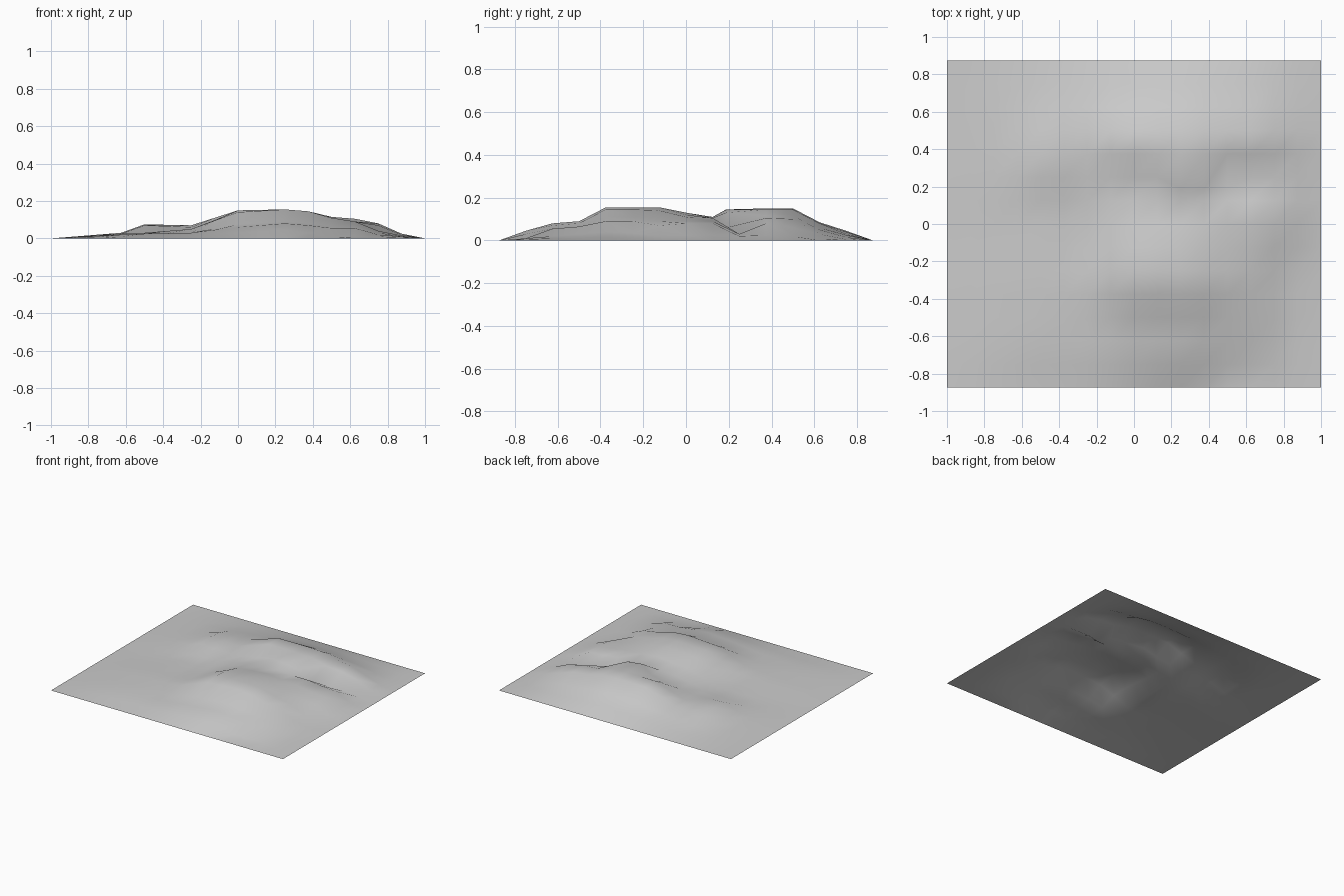
import bpy
import bmesh

if "Cube" in bpy.data.objects:
    bpy.data.objects.remove(bpy.data.objects["Cube"], do_unlink=True)

CELL = 0.125
COLUMNS, ROWS = 16, 14

# Cross-section stations along x, and one ridge profile (in hundredths) per row
STATIONS = (-1, -.625, -.5, -.25, 0, .25, .375, .5, .625, .75, .875, 1)
front_slope = [
    (1, 1, 1.5, 3, 4.5, 3, .5, 1, 1, .5),
    (2, 2.5, 3, 6, 8, 7, 5.5, 5.5, 2, 1),
    (2, 2.5, 3, 7.5, 9, 8, 6.5, 6.5, 3, 1),
]
front_plateau = [
    (2.5, 3, 5, 14, 15.5, 14.5, 11, 9, 4, 1.5),
    (2.5, 3, 4.5, 15, 15.5, 14.5, 11, 9, 3.5, 1.5),
    (2, 3, 4, 14, 15.5, 14, 11, 9, 7, 2),
]
saddle = [
    (2, 3, 4, 11, 13, 12, 11, 9, 8, 2.5),
    (2.5, 3, 5, 9.5, 11, 10.5, 10.5, 9, 8, 2.5),
    (3, 7, 6, 9, 14.5, 13, 6, 3, 3, 2),
]
back_ridge = [
    (3, 7.5, 7, 15, 15, 14.5, 11.5, 10.5, 8, 2.5),
    (2.5, 6, 7, 15, 15, 14.5, 11.5, 10, 6, 2),
    (2, 3, 5, 7.5, 8.5, 8, 6, 5, 3, 1),
    (1, 1.5, 2.5, 4, 4.5, 4, 3, 2.5, 1.5, .5),
]
profiles = front_slope + front_plateau + saddle + back_ridge


def profile_height(profile, x):
    """Height of a profile at x, by straight lines between stations."""
    heights = (0, *profile, 0)
    for i in range(len(STATIONS) - 1):
        left, right = STATIONS[i], STATIONS[i + 1]
        if left <= x <= right:
            blend = (x - left) / (right - left)
            return (heights[i] + (heights[i + 1] - heights[i]) * blend) / 100
    return 0


def make_material(name, colour):
    material = bpy.data.materials.new(name)
    material.use_nodes = True
    material.diffuse_color = colour
    shader = next(n for n in material.node_tree.nodes if n.type == "BSDF_PRINCIPLED")
    shader.inputs["Base Color"].default_value = colour
    shader.inputs["Roughness"].default_value = 0.9
    return material


# Flat sheet of square cells, its border resting on the ground
bm = bmesh.new()
grid = []
for row in range(ROWS + 1):
    line = []
    for column in range(COLUMNS + 1):
        x = (column - COLUMNS / 2) * CELL
        y = (row - ROWS / 2) * CELL
        z = profile_height(profiles[row - 1], x) if 0 < row < ROWS else 0
        # Pull the lip of the cliff forward to steepen it
        if row == 9 and 0.2 < x < 0.55:
            y -= CELL / 2
        line.append(bm.verts.new((x, y, z)))
    grid.append(line)

for near, far in zip(grid, grid[1:]):
    for i in range(COLUMNS):
        bm.faces.new((near[i], near[i + 1], far[i + 1], far[i]))

for face in bm.faces:
    face.smooth = True

mesh = bpy.data.meshes.new("hilly_ground")
bm.to_mesh(mesh)
bm.free()
mesh.materials.append(make_material("stone grey", (0.6, 0.6, 0.6, 1)))
terrain = bpy.data.objects.new("hilly_ground", mesh)
bpy.context.collection.objects.link(terrain)
